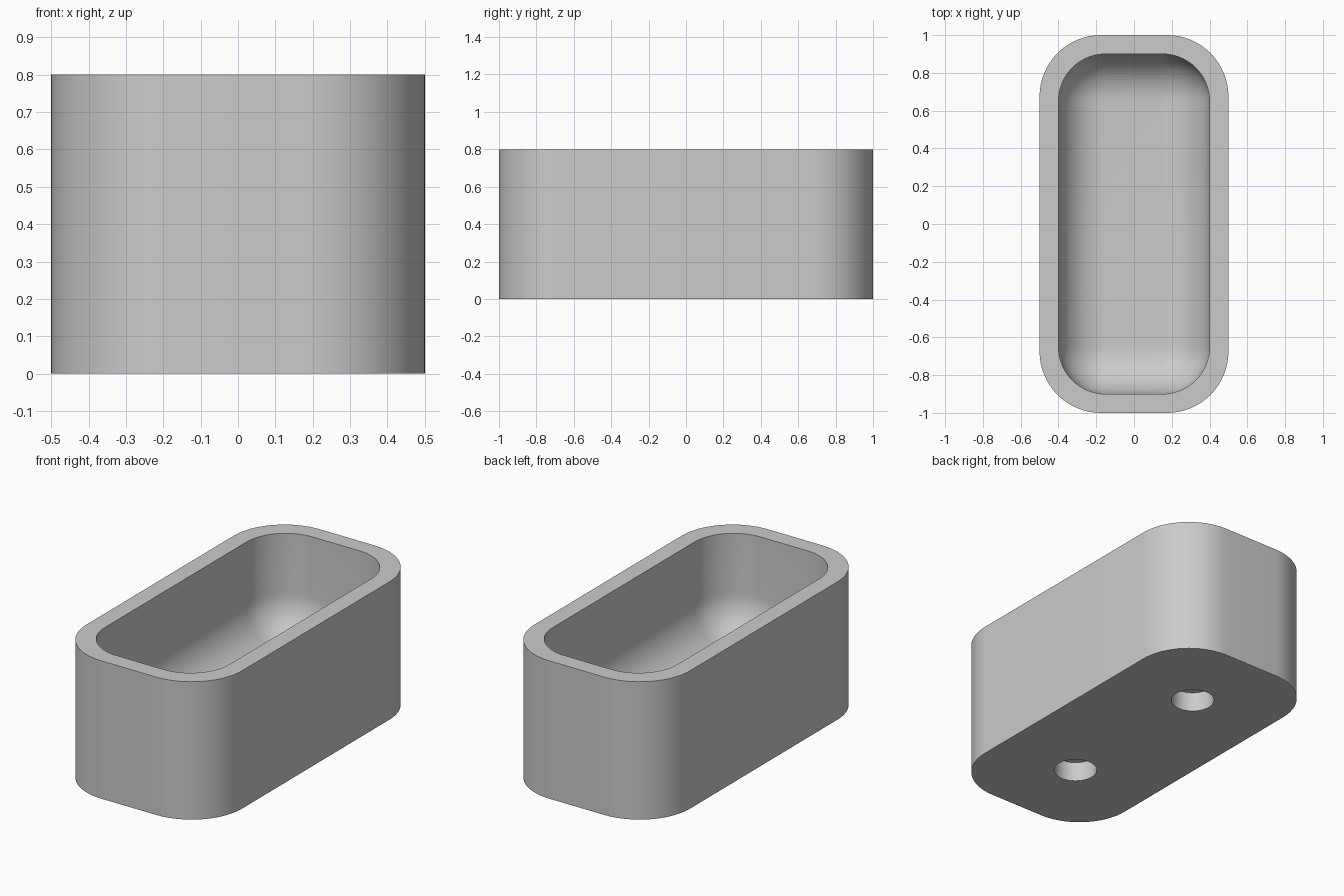
import bpy, bmesh
from math import sin, cos, pi, radians

if "Cube" in bpy.data.objects:
    bpy.data.objects.remove(bpy.data.objects["Cube"])

HALF_X, HALF_Y, HEIGHT = 0.5, 1.0, 0.8
WALL, FLOOR = 0.1, 0.2
OUTER_R, INNER_R = 0.325, 0.25
HOLE_R, HOLE_DEPTH, HOLE_Y = 0.117, 0.115, 0.5
STEPS = 16

grey = bpy.data.materials.new("plain grey")
grey.use_nodes = True
grey.diffuse_color = (0.6, 0.6, 0.6, 1)
grey.node_tree.nodes["Principled BSDF"].inputs["Base Color"].default_value = (0.6, 0.6, 0.6, 1)


def ring(bm, inset, radius, z):
    """Rounded rectangle of vertices, inset from the outer size."""
    cx, cy = HALF_X - inset - radius, HALF_Y - inset - radius
    verts = []
    for quarter, (sx, sy) in enumerate(((1, 1), (-1, 1), (-1, -1), (1, -1))):
        for i in range(STEPS + 1):
            a = (quarter + i / STEPS) * pi / 2
            verts.append(bm.verts.new((sx * cx + radius * cos(a), sy * cy + radius * sin(a), z)))
    return verts


# Tub: outer wall, rim, inner wall and rounded floor edge, as stacked rings
bm = bmesh.new()
rings = [ring(bm, 0, OUTER_R, 0), ring(bm, 0, OUTER_R, HEIGHT), ring(bm, WALL, INNER_R, HEIGHT)]
for i in range(STEPS + 1):
    a = i / STEPS * pi / 2
    t = INNER_R * (1 - cos(a))
    rings.append(ring(bm, WALL + t, INNER_R - t, FLOOR + INNER_R * (1 - sin(a))))
for low, high in zip(rings, rings[1:]):
    for i in range(len(low)):
        j = (i + 1) % len(low)
        bm.faces.new((low[i], low[j], high[j], high[i]))
bm.faces.new(rings[0][::-1])
bm.faces.new(rings[-1])
bmesh.ops.remove_doubles(bm, verts=bm.verts[:], dist=1e-5)
bmesh.ops.recalc_face_normals(bm, faces=bm.faces[:])
mesh = bpy.data.meshes.new("tub")
bm.to_mesh(mesh)
bm.free()
mesh.materials.append(grey)
tub = bpy.data.objects.new("tub", mesh)
bpy.context.collection.objects.link(tub)
bpy.context.view_layer.objects.active = tub

# Two blind round holes in the underside
for side in (-1, 1):
    bpy.ops.mesh.primitive_cylinder_add(vertices=48, radius=HOLE_R, depth=2 * HOLE_DEPTH,
                                        location=(0, side * HOLE_Y, 0))
    cutter = bpy.context.object
    cutter.name = "hole_cutter"
    cutter.hide_render = True
    cutter.data.materials.append(grey)
    cut = tub.modifiers.new("hole", 'BOOLEAN')
    cut.operation = 'DIFFERENCE'
    cut.solver = 'EXACT'
    cut.object = cutter
    bpy.context.view_layer.objects.active = tub
    bpy.ops.object.modifier_apply(modifier=cut.name)
    bpy.data.objects.remove(cutter)

bpy.ops.object.select_all(action='DESELECT')
tub.select_set(True)
bpy.context.view_layer.objects.active = tub
bpy.ops.object.shade_smooth_by_angle(angle=radians(30))
